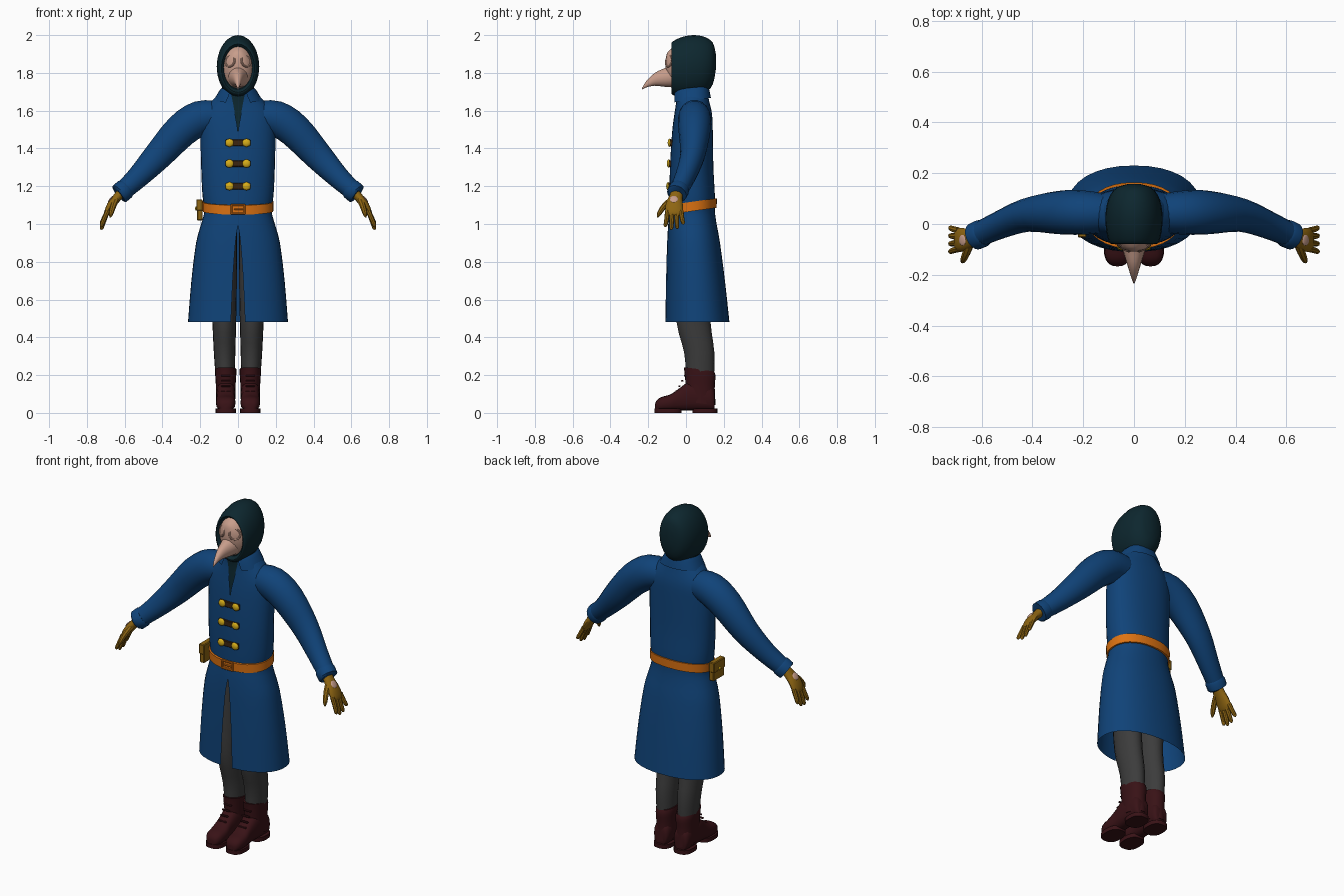
import bpy, bmesh, math
from mathutils import Vector, Matrix

default = bpy.data.objects.get("Cube")
if default:
    bpy.data.objects.remove(default, do_unlink=True)


def material(name, r, g, b):
    mat = bpy.data.materials.new(name)
    mat.use_nodes = True
    mat.diffuse_color = (r, g, b, 1)
    mat.node_tree.nodes["Principled BSDF"].inputs["Base Color"].default_value = (r, g, b, 1)
    return mat


BLUE = material("coat blue", .005, .056, .19)
TEAL = material("hood dark teal", .004, .02, .028)
TAN = material("mask tan", .58, .34, .26)
GLOVE = material("glove ochre", .27, .13, .006)
ORANGE = material("belt orange", .72, .17, .006)
GOLD = material("button gold", .68, .42, .01)
BROWN = material("strap brown", .045, .018, .005)
GREY = material("trouser grey", .045, .045, .045)
OXBLOOD = material("boot oxblood", .04, .006, .008)


def finish(name, bm, mat, angle=40):
    bmesh.ops.remove_doubles(bm, verts=bm.verts, dist=.0002)
    bmesh.ops.recalc_face_normals(bm, faces=bm.faces)
    mesh = bpy.data.meshes.new(name)
    bm.to_mesh(mesh)
    bm.free()
    mesh.materials.append(mat)
    mesh.shade_smooth()
    mesh.set_sharp_from_angle(angle=math.radians(angle))
    obj = bpy.data.objects.new(name, mesh)
    bpy.context.collection.objects.link(obj)
    return obj


def refine(rows, steps=3):
    """Smooth a list of section settings with a Catmull-Rom spline."""
    rows = [Vector(r) for r in rows]
    out = []
    for i in range(len(rows) - 1):
        a, b, c, d = rows[max(i - 1, 0)], rows[i], rows[i + 1], rows[min(i + 2, len(rows) - 1)]
        for k in range(steps):
            t = k / steps
            out.append(b + (c - a) * t / 2 + (a * 2 - b * 5 + c * 4 - d) * t * t / 2
                       + (b * 3 - a - c * 3 + d) * t ** 3 / 2)
    return out + [rows[-1]]


def loft(name, loops, mat, closed=True, cap=True, angle=40):
    bm = bmesh.new()
    rings = [[bm.verts.new(p) for p in loop] for loop in loops]
    n = len(rings[0])
    for a, b in zip(rings, rings[1:]):
        for i in range(n if closed else n - 1):
            j = (i + 1) % n
            bm.faces.new((a[i], a[j], b[j], b[i]))
    if cap and closed:
        bm.faces.new(rings[0])
        bm.faces.new(rings[-1])
    return finish(name, bm, mat, angle)


def power(v, e):
    return math.copysign(abs(v) ** e, v)


def level_loop(z, cy, rx, ry, gap=None, cx=0, tilt=0, n=32, e=.9):
    """Horizontal section; a gap leaves it open at the front."""
    start = math.asin(max(gap, 0) / rx) if gap is not None else 0
    count = n if gap is None else n + 1
    loop = []
    for i in range(count):
        t = start + (2 * math.pi - 2 * start) * i / n
        y = -ry * power(math.cos(t), e)
        loop.append((cx + rx * power(math.sin(t), e), cy + y, z + tilt * y))
    return loop


def upright_loop(y, cz, rx, rz, cx=0, n=24, e=1):
    turns = [2 * math.pi * i / n for i in range(n)]
    return [(cx + rx * power(math.sin(t), e), y, cz + rz * power(math.cos(t), e)) for t in turns]


def tube(name, rows, side, mat, n=14, steps=3):
    """Sweep an oval (x, y, z, side radius, other radius) along a path."""
    rows = refine(rows, steps)
    pts = [Vector(r[:3]) for r in rows]
    loops = []
    for i, (p, r) in enumerate(zip(pts, rows)):
        d = (pts[min(i + 1, len(pts) - 1)] - pts[max(i - 1, 0)]).normalized()
        u = Vector(side)
        u = (u - d * u.dot(d)).normalized()
        v = d.cross(u)
        turns = [2 * math.pi * k / n for k in range(n)]
        loops.append([p + u * r[3] * math.cos(t) + v * r[4] * math.sin(t) for t in turns])
    return loft(name, loops, mat)


def box(name, centre, size, mat, bevel=.004):
    bm = bmesh.new()
    bmesh.ops.create_cube(bm, size=1, matrix=Matrix.Translation(centre) @ Matrix.Diagonal((*size, 1)))
    bmesh.ops.bevel(bm, geom=bm.edges[:], offset=bevel, segments=1, affect='EDGES')
    return finish(name, bm, mat, 30)


def disc(name, centre, facing, radius, depth, mat):
    """Domed disc whose axis points along facing."""
    bm = bmesh.new()
    turn = Vector(facing).to_track_quat('Z', 'Y').to_matrix().to_4x4()
    bmesh.ops.create_uvsphere(bm, u_segments=14, v_segments=8, radius=1, matrix=Matrix.Translation(centre)
                              @ turn @ Matrix.Diagonal((radius, radius, depth, 1)))
    return finish(name, bm, mat)


# Coat body: one open-front shell with a skirt slit and a narrow neckline
coat = [(.48, .06, .265, .17, .03), (.7, .05, .247, .156, .022), (.9, .04, .222, .14, .01),
        (1, .034, .195, .128, 0), (1.07, .033, .178, .12, 0), (1.15, .033, .188, .12, 0),
        (1.3, .03, .195, .115, 0), (1.48, .034, .198, .108, 0), (1.58, .038, .19, .1, .012),
        (1.65, .035, .14, .088, .024), (1.7, .027, .09, .085, .035)]
loft("coat", [level_loop(*r) for r in refine(coat)], BLUE, closed=False)

# Folded collar
collar = [(1.7, .027, .078, .084, .035), (1.72, .027, .086, .09, .035),
          (1.69, .028, .108, .097, .045), (1.655, .03, .128, .102, .06)]
loft("collar", [level_loop(*r, tilt=.12) for r in refine(collar)], BLUE, closed=False)

# Hood with face opening, and its mantle under the coat
hood = [(-.06, 1.825, .074, .113), (-.078, 1.825, .088, .128), (-.066, 1.825, .1, .144),
        (-.02, 1.83, .11, .16), (.04, 1.835, .112, .165), (.1, 1.84, .1, .15),
        (.142, 1.85, .07, .11), (.158, 1.86, .02, .04)]
loft("hood", [upright_loop(*r) for r in refine(hood)], TEAL)
mantle = [(1.4, .034, .17, .1), (1.58, .036, .16, .09), (1.66, .03, .1, .08), (1.74, .025, .08, .085)]
loft("hood_mantle", [level_loop(*r) for r in refine(mantle)], TEAL)

# Beaked mask
face = [(-.108, 1.85, .012, .02), (-.1, 1.845, .04, .06), (-.08, 1.835, .064, .092),
        (-.05, 1.828, .08, .116), (0, 1.828, .08, .116)]
loft("mask_face", [upright_loop(*r) for r in refine(face)], TAN)
beak = [(-.06, 1.785, .058, .062), (-.11, 1.776, .042, .05), (-.165, 1.766, .025, .034),
        (-.21, 1.74, .011, .017), (-.234, 1.714, .002, .003)]
loft("mask_beak", [upright_loop(*r, n=16) for r in refine(beak)], TAN)
for s, side in ((1, "left"), (-1, "right")):
    out = Vector((s * .55, -.8, .2)).normalized()
    hub = Vector((s * .042, -.089, 1.862))
    u = out.cross((0, 0, 1)).normalized()
    v = out.cross(u)
    turns = [2 * math.pi * k / 16 for k in range(17)]
    ring = [(*(hub + (u * math.cos(t) + v * math.sin(t)) * .029), .006, .006) for t in turns]
    tube(side + "_eye_ring", ring, out, TAN, n=8, steps=1)
    disc(side + "_eye_lens", hub, out, .027, .006, TAN)

# Belt, buckle and hip pouch
belt = [(z, .033, r, r - .058) for z, r in ((1.068, .178), (1.068, .187), (1.118, .189), (1.118, .178))]
loft("belt", [level_loop(*r, tilt=.14) for r in belt], ORANGE, cap=False, angle=30)
for s in (-1, 1):
    box("buckle_side", (s * .034, -.1, 1.078), (.01, .012, .054), ORANGE, .002)
    box("buckle_bar", (0, -.1, 1.078 + s * .022), (.07, .012, .01), ORANGE, .002)
box("buckle_prong", (.005, -.102, 1.078), (.05, .008, .008), ORANGE, .002)
box("pouch", (-.202, 0, 1.072), (.03, .1, .105), GLOVE)
box("pouch_flap", (-.204, 0, 1.1), (.034, .106, .06), GLOVE)
disc("pouch_stud", (-.222, 0, 1.082), (-1, 0, 0), .01, .005, GOLD)

# Coat fastenings
for z, y in ((1.43, -.078), (1.32, -.083), (1.2, -.086)):
    box("fastening_strap", (0, y, z), (.13, .016, .034), BROWN, .003)
    for s in (-1, 1):
        disc("coat_button", (s * .045, y - .008, z), (0, -1, 0), .022, .011, GOLD)

for s, side in ((1, "left"), (-1, "right")):
    # Sleeve and cuff
    sleeve = [(.1, .042, 1.57, .075, .08), (.2, .045, 1.56, .087, .094), (.3, .045, 1.495, .085, .092),
              (.42, .035, 1.365, .066, .078), (.53, -.005, 1.248, .054, .06), (.618, -.045, 1.168, .048, .05)]
    tube(side + "_sleeve", [(s * x, *r) for x, *r in sleeve], (0, 1, 0), BLUE, n=18)
    cuff = [(.592, -.034, 1.19, .05, .052), (.6, -.037, 1.183, .055, .057), (.626, -.049, 1.16, .054, .056),
            (.63, -.05, 1.157, .046, .048)]
    tube(side + "_cuff", [(s * x, *r) for x, *r in cuff], (0, 1, 0), BLUE, n=18, steps=1)

    # Gloved hand
    palm = [(.6, -.04, 1.185, .03, .026), (.64, -.055, 1.14, .036, .024), (.672, -.062, 1.1, .046, .022),
            (.694, -.062, 1.06, .046, .016), (.7, -.062, 1.045, .036, .008)]
    tube(side + "_palm", [(s * x, *r) for x, *r in palm], (0, 1, 0), GLOVE)
    for i in range(4):
        y = -.098 + .024 * i
        reach = (.075, .09, .085, .062)[i]
        spread = (i - 1.5) * .007
        finger = [(.69, y, 1.07, .013, .013), (.71, y + spread / 2, 1.06 - reach / 2, .012, .012),
                  (.722, y + spread, 1.068 - reach, .01, .01), (.724, y + spread, 1.06 - reach, .004, .004)]
        tube(side + "_finger", [(s * x, *r) for x, *r in finger], (0, 1, 0), GLOVE, n=8, steps=2)
    thumb = [(.645, -.075, 1.13, .018, .016), (.66, -.115, 1.095, .016, .015),
             (.672, -.142, 1.055, .012, .012), (.676, -.15, 1.035, .004, .004)]
    tube(side + "_thumb", [(s * x, *r) for x, *r in thumb], (1, 0, 0), GLOVE, n=8, steps=2)
    disc(side + "_hand_patch", (s * .675, -.064, 1.132), (s * .8, 0, .6), .022, .005, TAN)

    # Trouser leg
    leg = [(.98, .035, .08, .085, .085), (.7, .035, .072, .09, .078), (.48, .04, .063, .09, .073),
           (.32, .07, .057, .08, .071), (.18, .075, .05, .073, .068)]
    loft(side + "_trouser_leg", [level_loop(z, cy, rx, ry, cx=s * cx, n=20, e=1)
                                 for z, cy, rx, ry, cx in refine(leg)], GREY)

    # Boot: shaft, foot, sole, heel and laces
    mid = s * .065
    shaft = [(.05, .08, .05, .077), (.14, .075, .052, .077), (.205, .074, .056, .082), (.232, .068, .056, .08)]
    loft(side + "_boot_shaft", [level_loop(*r, cx=mid, tilt=-.12, n=20) for r in refine(shaft)], OXBLOOD)
    foot = [(.152, .034, .1), (.13, .048, .14), (.03, .05, .165), (-.03, .047, .13), (-.08, .052, .095),
            (-.13, .048, .08), (-.155, .034, .062), (-.163, .018, .045)]
    loft(side + "_boot_foot", [upright_loop(y, h / 2 + .008, w, h / 2 - .004, cx=mid, n=16, e=.75)
                               for y, w, h in refine(foot)], OXBLOOD)
    for part, cy, ry in (("sole", -.095, .072), ("heel", .1, .066)):
        loft(side + "_boot_" + part, [level_loop(z, cy, .054, ry, cx=mid, n=20, e=.8) for z in (0, .024)], OXBLOOD)
    for i in range(4):
        box(side + "_lace", (mid, -.05 + .015 * i, .115 + .027 * i), (.05, .012, .008), OXBLOOD, .002)
